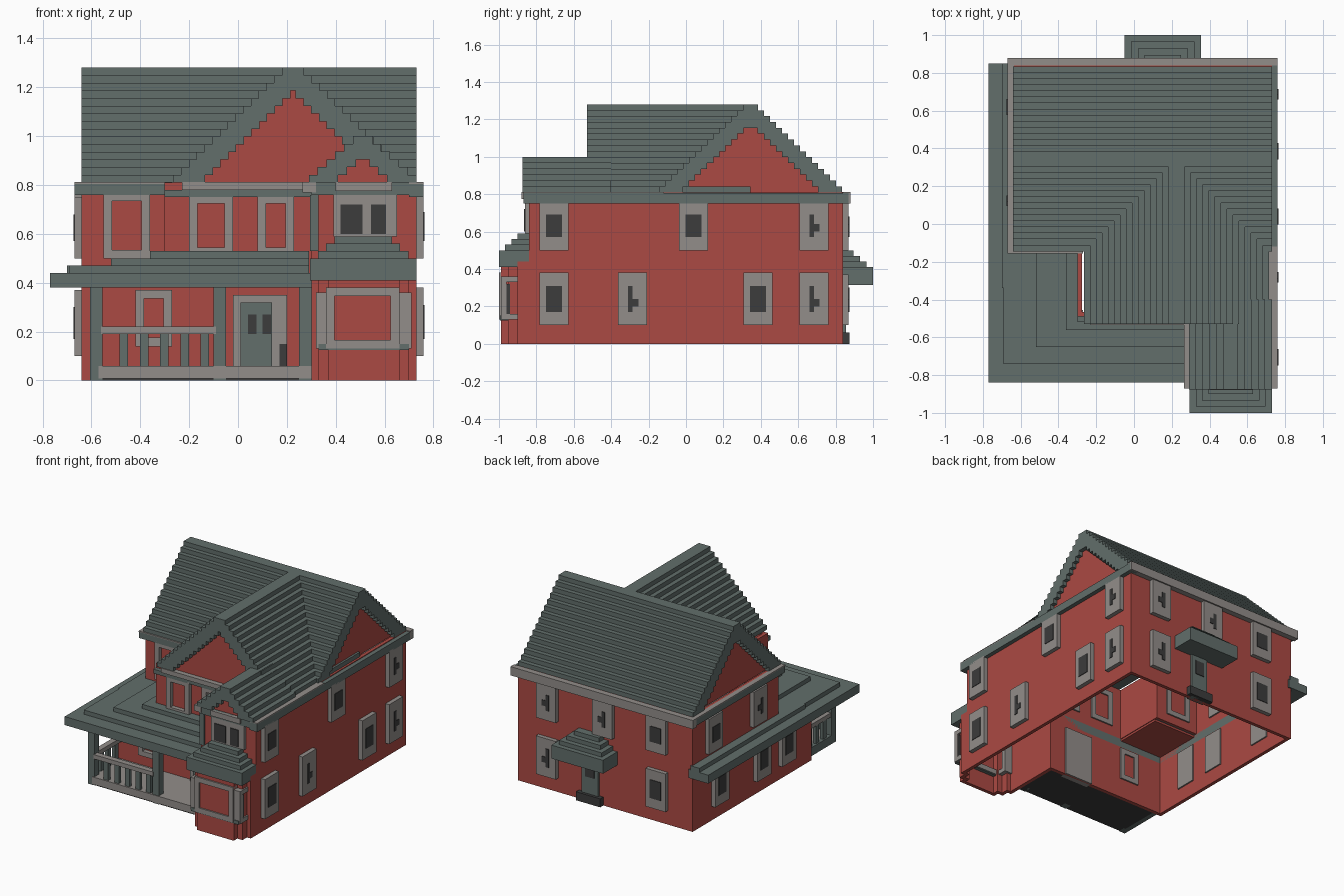
import bpy, bmesh

cube = bpy.data.objects.get("Cube")
if cube:
    bpy.data.objects.remove(cube, do_unlink=True)


def material(name, rgb):
    m = bpy.data.materials.new(name)
    m.use_nodes = True
    m.diffuse_color = (*rgb, 1)
    m.node_tree.nodes["Principled BSDF"].inputs["Base Color"].default_value = (*rgb, 1)
    return m


RED = material("red_siding", (.41, .068, .056))
SLATE = material("slate_green", (.122, .156, .147))
TRIM = material("warm_grey_trim", (.29, .27, .255))
DARK = material("dark_glass", (.045, .045, .045))


def finish(name, bm, mat):
    mesh = bpy.data.meshes.new(name)
    bm.to_mesh(mesh)
    bm.free()
    mesh.materials.append(mat)
    ob = bpy.data.objects.new(name, mesh)
    bpy.context.collection.objects.link(ob)
    return ob


def prism(name, mat, profile, axis, a, b):
    """Extrude a (u, z) profile along the x or y axis from a to b."""
    bm = bmesh.new()
    place = (lambda u, z: (u, a, z)) if axis == "y" else (lambda u, z: (a, u, z))
    face = bm.faces.new([bm.verts.new(place(u, z)) for u, z in profile])
    new = bmesh.ops.extrude_face_region(bm, geom=[face])["geom"]
    move = (0, b - a, 0) if axis == "y" else (b - a, 0, 0)
    bmesh.ops.translate(bm, vec=move, verts=[v for v in new if isinstance(v, bmesh.types.BMVert)])
    if len([f for f in bm.faces if len(f.verts) == len(profile)]) < 2:
        bm.faces.new([v for v in face.verts])
    bmesh.ops.recalc_face_normals(bm, faces=bm.faces[:])
    return finish(name, bm, mat)


def box(name, mat, x0, x1, y0, y1, z0, z1):
    return prism(name, mat, [(x0, z0), (x1, z0), (x1, z1), (x0, z1)], "y", y0, y1)


def on_wall(name, mat, side, plane, u0, u1, out0, out1, z0, z1):
    """A box placed on a wall, measured outward from the wall plane."""
    sign = -1 if side in ("front", "left") else 1
    a, b = sorted((plane + sign * out0, plane + sign * out1))
    if side in ("front", "back"):
        return box(name, mat, u0, u1, a, b, z0, z1)
    return box(name, mat, a, b, u0, u1, z0, z1)


def frame(name, side, plane, u0, u1, z0, z1, t=.035):
    """Four raised boards around an opening."""
    for part, a, b, c, d in (("left", u0, u0 + t, z0, z1), ("right", u1 - t, u1, z0, z1),
                             ("sill", u0 + t, u1 - t, z0, z0 + t), ("head", u0 + t, u1 - t, z1 - t, z1)):
        on_wall(name + "_" + part, TRIM, side, plane, a, b, -.035, .03, c, d)


def window(name, side, plane, c, z0, z1, narrow=False, w=.155):
    """Solid casing with a thin dark pane."""
    on_wall(name + "_casing", TRIM, side, plane, c - w / 2, c + w / 2, -.035, .03, z0, z1)
    za, zb = z0 + .07, z1 - .07
    if narrow:
        on_wall(name + "_pane", DARK, side, plane, c - .025, c, .03, .034, za, zb)
        on_wall(name + "_latch", DARK, side, plane, c, c + .03, .03, .034, za + .03, za + .07)
    else:
        on_wall(name + "_pane", DARK, side, plane, c - .043, c + .043, .03, .034, za, zb)


def walls(name, pts, z0, z1):
    """Thin walls around a footprint, open above and below."""
    bm = bmesh.new()
    lo = [bm.verts.new((x, y, z0)) for x, y in pts]
    hi = [bm.verts.new((x, y, z1)) for x, y in pts]
    for i in range(len(pts)):
        j = (i + 1) % len(pts)
        bm.faces.new((lo[i], lo[j], hi[j], hi[i]))
    ob = finish(name, bm, RED)
    mod = ob.modifiers.new("thickness", "SOLIDIFY")
    mod.thickness = .025
    mod.offset = -1
    mod.use_even_offset = True


def stairs(c, widths, z0, h):
    left, right = [], []
    for i, w in enumerate(widths):
        za, zb = z0 + i * h, z0 + (i + 1) * h
        left += [(c - w, za), (c - w, zb)]
        right += [(c + w, za), (c + w, zb)]
    return left + right[::-1]


def stepped_roof(name, c, eave, ridge, z1, n, t, axis, a, b, gables):
    """Hollow roof of stepped courses with recessed red gable walls."""
    z0 = .81
    h = (z1 - z0) / n
    widths = [eave - i * (eave - ridge) / (n - 1) for i in range(n)]
    outer = stairs(c, widths, z0, h)
    inner = stairs(c, [w - t for w in widths if w - t > .008], z0, h)
    prism(name, SLATE, outer + inner[::-1], axis, a, b)
    for i, g in enumerate(gables):
        prism(f"{name}_gable_{i + 1}", RED, inner, axis, g, g + .02)


# House walls: ground floor with bay, then the upper floor with its corner notch
right_bay = [(.73, -.90), (.70, -.90), (.70, -.95), (.66, -.95), (.66, -.99)]
left_bay = [(1.03 - x, y) for x, y in right_bay]
walls("ground_floor_walls", [(-.64, -.49), (.30, -.49)] + left_bay + right_bay[::-1]
      + [(.73, .84), (-.64, .84)], 0, .44)
walls("upper_floor_walls", [(-.64, -.12), (-.30, -.12), (-.30, -.49), (.30, -.49), (.30, -.84),
                            (.73, -.84), (.73, .84), (-.64, .84)], .44, .81)
box("wing_ceiling", RED, -.615, -.28, -.465, -.12, .425, .44)

# Roofs
stepped_roof("main_roof", .345, .49, .04, 1.28, 15, .13, "x", -.64, .73, (-.61, .68))
stepped_roof("front_gable_roof", .225, .49, .045, 1.28, 15, .13, "y", -.53, .345, (-.50,))
stepped_roof("small_gable_roof", .51, .22, .04, 1.0, 6, .12, "y", -.875, -.40, (-.85,))

# Eave boards
box("right_eave", SLATE, .70, .76, -.87, .87, .75, .805)
box("right_eave_cap", TRIM, .70, .76, -.87, -.12, .805, .812)
box("back_eave", TRIM, -.67, .76, .84, .88, .75, .812)
box("left_eave", SLATE, -.67, -.62, -.15, .84, .76, .805)
box("left_eave_cap", TRIM, -.67, -.635, -.15, .84, .805, .812)
box("front_eave", SLATE, -.67, -.27, -.15, -.12, .76, .805)
box("front_eave_cap", TRIM, -.67, -.27, -.155, -.12, .805, .812)
box("gable_eave", SLATE, -.30, .30, -.52, -.49, .75, .78)
box("gable_eave_cap", TRIM, -.23, .30, -.535, -.49, .78, .812)
box("bay_side_eave", TRIM, .265, .32, -.87, -.53, .77, .812)
box("bay_eave", SLATE, .30, .73, -.865, -.84, .76, .812)
box("bay_eave_cap", TRIM, .40, .63, -.88, -.84, .775, .812)
box("bay_corner_board", SLATE, .295, .33, -.85, -.80, .53, .76)

# Wraparound porch roof: front strip plus return over the wing
for i, (x, y, z0, z1) in enumerate(((-.69, -.74, .44, .47), (-.52, -.65, .47, .50), (-.36, -.56, .50, .53))):
    box(f"porch_roof_step_{i + 1}", SLATE, x, .29, y, -.475, z0, z1)
    box(f"wing_roof_step_{i + 1}", SLATE, x, -.29, -.475, -.11, z0, z1)
box("porch_roof", SLATE, -.77, .30, -.84, -.465, .38, .44)
box("side_roof", SLATE, -.77, -.615, -.465, .85, .38, .44)
box("side_roof_step", SLATE, -.70, -.63, -.34, .85, .44, .47)

# Porch floor, posts and railing
box("porch_floor", TRIM, -.57, .30, -.82, -.49, .008, .06)
box("porch_floor_underside", DARK, -.57, .30, -.81, -.49, 0, .008)
for i, x in enumerate((-.605, -.10, .25)):
    box(f"porch_post_{i + 1}", SLATE, x, x + .05, -.815, -.765, 0, .38)
box("porch_side_sill", SLATE, -.605, -.57, -.77, -.49, 0, .06)
box("front_rail", TRIM, -.56, -.09, -.82, -.78, .19, .22)
box("side_rail", TRIM, -.60, -.56, -.78, -.49, .19, .22)
for i in range(5):
    x = -.485 + i * .083
    box(f"front_baluster_{i + 1}", SLATE, x, x + .035, -.81, -.785, .06, .19)
for i in range(3):
    y = -.72 + i * .08
    box(f"side_baluster_{i + 1}", SLATE, -.595, -.57, y, y + .035, .06, .19)

# Bay roof and bay window
for i, (z0, z1) in enumerate(((.41, .50), (.50, .53), (.53, .56), (.56, .59))):
    d = i * .033
    box(f"bay_roof_step_{i + 1}", SLATE, .295 + d, .73 - d, -1 + d, -.83, z0, z1)
frame("bay_window", "front", -.97, .36, .66, .13, .38)
box("bay_window_sill", SLATE, .33, .70, -.995, -.94, .125, .15)
for side, plane in (("left", .33), ("right", .70)):
    frame("bay_side_window_" + side, side, plane - (.02 if side == "right" else -.02), -.99, -.86, .13, .36, .03)
    on_wall("bay_side_pane_" + side, DARK, side, plane, -.965, -.94, -.03, .005, .16, .32)
on_wall("upper_bay_window", TRIM, "front", -.84, .39, .65, -.035, .02, .59, .775)
for i, (a, b) in enumerate(((.42, .51), (.545, .605))):
    on_wall(f"upper_bay_pane_{i + 1}", DARK, "front", -.84, a, b, .02, .026, .60, .72)

# Front windows
frame("wing_window", "front", -.12, -.55, -.36, .50, .77)
frame("gable_window_left", "front", -.49, -.20, -.02, .51, .76)
frame("gable_window_right", "front", -.49, .08, .23, .51, .76)
frame("porch_window", "front", -.49, -.42, -.27, .14, .37)

# Front door
on_wall("front_door_casing", TRIM, "front", -.49, -.02, .20, -.035, .02, 0, .35)
on_wall("front_door", SLATE, "front", -.49, .01, .14, .02, .028, .06, .32)
for i, (a, b) in enumerate(((.04, .075), (.10, .135))):
    on_wall(f"front_door_glass_{i + 1}", DARK, "front", -.49, a, b, .028, .032, .19, .27)
on_wall("door_side_panel", DARK, "front", -.49, .17, .20, .02, .026, .06, .15)

# Side windows: centre, upper floor, narrow pane
for i, (c, up, slim) in enumerate(((-.705, 1, 0), (.04, 1, 0), (.685, 1, 1), (-.705, 0, 0),
                                   (-.285, 0, 1), (.385, 0, 0), (.685, 0, 1))):
    window(f"right_window_{i + 1}", "right", .73, c, *((.50, .76) if up else (.10, .38)), slim)
for i, (c, up) in enumerate(((.62, 1), (.12, 1), (.55, 0), (.08, 0), (-.2, 0))):
    window(f"left_window_{i + 1}", "left", -.64, c, *((.50, .75) if up else (.10, .37)), i == 1)
for i, (c, up, slim) in enumerate(((.49, 1, 1), (.05, 1, 1), (-.37, 1, 0), (.49, 0, 1), (-.37, 0, 0))):
    window(f"back_window_{i + 1}", "back", .84, c, *((.50, .75) if up else (.10, .37)), slim)

# Back door with stepped awning and doorstep
on_wall("back_door", SLATE, "back", .84, .09, .22, -.035, .015, 0, .34)
on_wall("back_door_glass", DARK, "back", .84, .12, .19, .015, .02, .18, .28)
box("back_step", DARK, .06, .25, .84, .875, 0, .06)
for i, (z0, z1) in enumerate(((.315, .41), (.41, .44), (.44, .47), (.47, .50))):
    d = i * .035
    box(f"back_awning_step_{i + 1}", SLATE, -.05 + d, .355 - d, .83, 1 - d, z0, z1)
